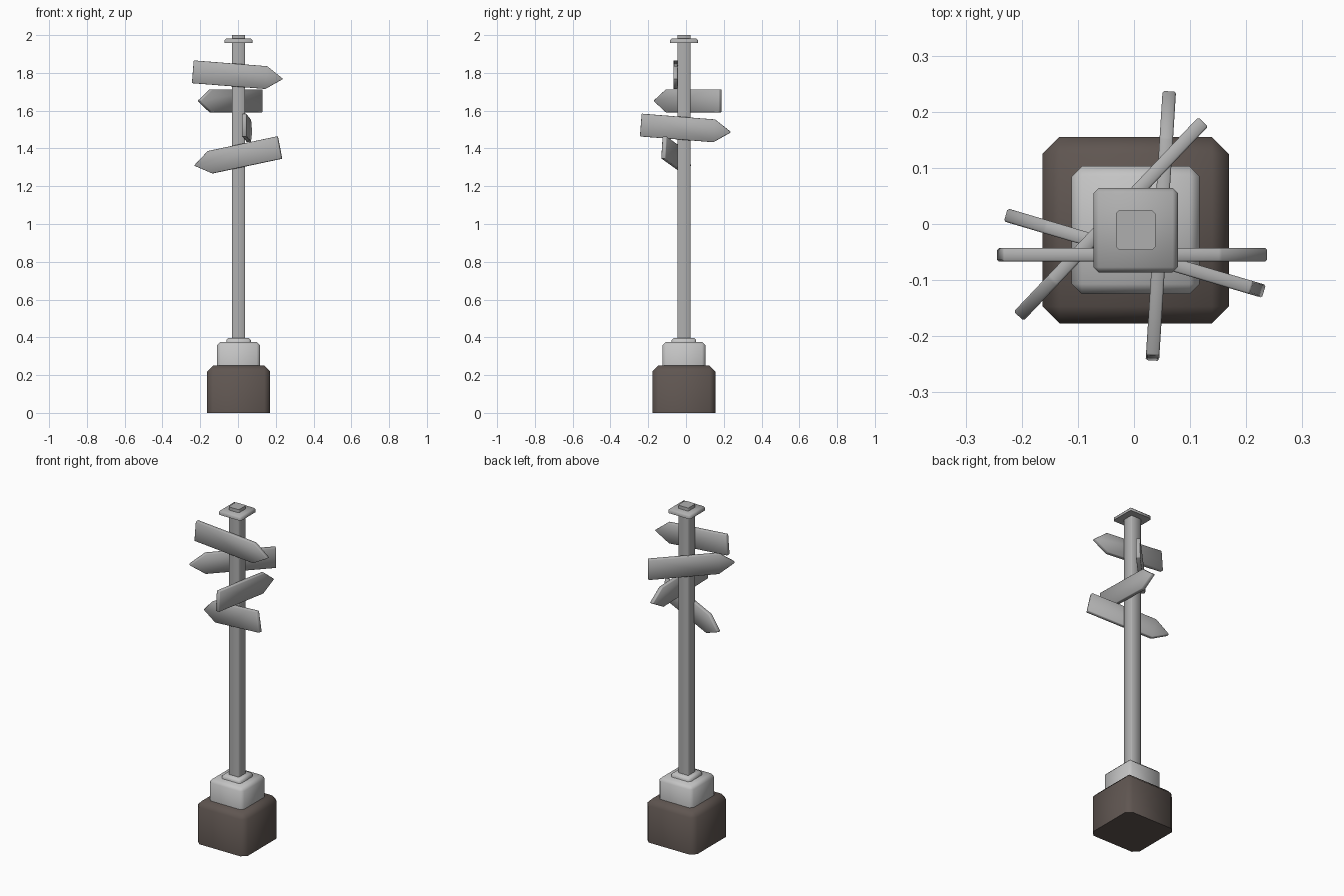
import bpy, bmesh, math
from mathutils import Matrix, Vector

if "Cube" in bpy.data.objects:
    bpy.data.objects.remove(bpy.data.objects["Cube"])

CX, CY = 0.003, -0.011      # axis of the post and plinth


def material(name, rgb):
    m = bpy.data.materials.new(name)
    m.diffuse_color = (*rgb, 1)
    m.use_nodes = True
    m.node_tree.nodes["Principled BSDF"].inputs["Base Color"].default_value = m.diffuse_color
    return m


brown = material("dark brown stone", (0.115, 0.092, 0.082))
light = material("light grey stone", (0.55, 0.55, 0.55))
grey = material("grey metal", (0.43, 0.43, 0.43))


def finish(name, bm, mat, angle):
    bmesh.ops.recalc_face_normals(bm, faces=bm.faces[:])
    mesh = bpy.data.meshes.new(name)
    bm.to_mesh(mesh)
    bm.free()
    mesh.materials.append(mat)
    ob = bpy.data.objects.new(name, mesh)
    bpy.context.collection.objects.link(ob)
    bpy.ops.object.select_all(action='DESELECT')
    ob.select_set(True)
    bpy.context.view_layer.objects.active = ob
    bpy.ops.object.shade_smooth_by_angle(angle=math.radians(angle))
    return ob


def block(name, half, z0, z1, bevel, mat, bevel_top=True, taper=1.0):
    """Square block with chamfered upright edges and, if asked, top edges."""
    bm = bmesh.new()
    bmesh.ops.create_cube(bm, size=1)
    for v in bm.verts:
        k = 2 * half * (taper if v.co.z > 0 else 1)
        v.co = Vector((CX + v.co.x * k, CY + v.co.y * k, z1 if v.co.z > 0 else z0))
    edges = [e for e in bm.edges
             if abs(e.verts[0].co.z - e.verts[1].co.z) > 1e-5
             or (bevel_top and e.verts[0].co.z > (z0 + z1) / 2)]
    bmesh.ops.bevel(bm, geom=edges, offset=bevel, segments=1, affect='EDGES')
    return finish(name, bm, mat, 60)


# Plinth
block("base_block", 0.166, 0, 0.25, 0.03, brown)
block("upper_block", 0.114, 0.245, 0.376, 0.018, light)
block("post_collar", 0.065, 0.37, 0.397, 0.012, light)

# Post and its cap plate
block("post", 0.035, 0.39, 2.0, 0.005, grey, bevel_top=False)
block("cap_plate", 0.075, 1.958, 1.981, 0.009, grey)


def sign(name, centre, yaw, tilt, length=0.48, height=0.121, thick=0.024):
    """Arrow board pointing along yaw, tilted (degrees, positive is tip up)."""
    h, L, s = height / 2, length / 2, length / 2 - 0.09
    profile = [(-L, -h), (s, -h), (L, 0), (s, h), (-L, h)]
    bm = bmesh.new()
    face = bm.faces.new([bm.verts.new((x, -thick / 2, z)) for x, z in profile])
    ext = bmesh.ops.extrude_face_region(bm, geom=[face])
    for v in ext['geom']:
        if isinstance(v, bmesh.types.BMVert):
            v.co.y += thick
    bmesh.ops.recalc_face_normals(bm, faces=bm.faces[:])
    bmesh.ops.bevel(bm, geom=bm.edges[:], offset=0.003, segments=1, affect='EDGES')
    m = (Matrix.Translation(centre)
         @ Matrix.Rotation(math.radians(yaw), 4, 'Z')
         @ Matrix.Rotation(math.radians(-tilt), 4, 'Y'))
    bm.transform(m)
    return finish(name, bm, grey, 50)


# Four arrow boards, top to bottom
sign("sign_top", (0.0, -0.055, 1.787), 0, -4.5)
sign("sign_second", (-0.042, 0.008, 1.652), 226.5, 0)
sign("sign_third", (0.048, 0.0, 1.505), 86.4, -4.5)
sign("sign_bottom", (-0.005, -0.050, 1.357), 163.5, -11.5)
